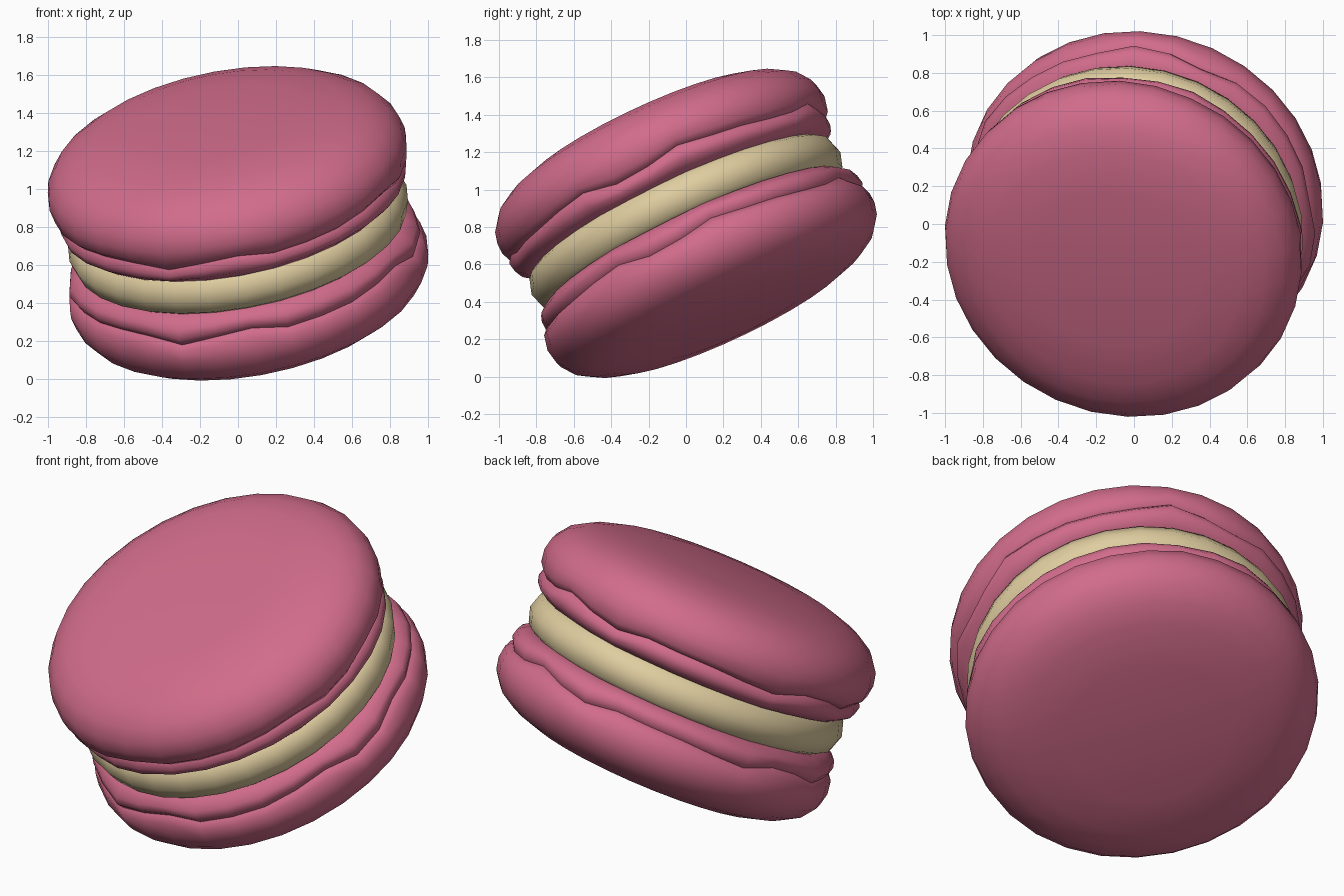
import bpy, bmesh
from math import sin, cos, tau, pi
from mathutils import Matrix, Vector

if "Cube" in bpy.data.objects:
    bpy.data.objects.remove(bpy.data.objects["Cube"])

SIDES = 30
# Whole biscuit leans toward the front and a little to its right
lean = Vector((0, 0, 1)).rotation_difference(Vector((-0.2, -0.47, 1)))
POSE = Matrix.Translation((0, 0, 0.82)) @ lean.to_matrix().to_4x4()


def material(name, color):
    m = bpy.data.materials.new(name)
    m.use_nodes = True
    m.diffuse_color = color
    m.node_tree.nodes["Principled BSDF"].inputs["Base Color"].default_value = color
    return m


def wave(a):
    return 0.6 * sin(7 * a) + 0.4 * sin(11 * a + 1)


def lathe(name, profile, mat, flip=False):
    """Revolve (radius, height, height wobble, radius wobble) points."""
    bm = bmesh.new()
    turn = pi if flip else 0
    side = -1 if flip else 1
    rings = []
    for r, z, wz, wr in profile:
        if r == 0:
            rings.append([bm.verts.new((0, 0, z * side))] * SIDES)
            continue
        ring = []
        for i in range(SIDES):
            a = tau * i / SIDES + tau / 4
            w = wave(a + turn)
            rr = r + wr * w
            ring.append(bm.verts.new((rr * cos(a), rr * sin(a), side * (z + wz * w))))
        rings.append(ring)
    for low, high in zip(rings, rings[1:]):
        for i in range(SIDES):
            j = (i + 1) % SIDES
            corners = dict.fromkeys((low[i], low[j], high[j], high[i]))
            bm.faces.new(list(corners))
    bmesh.ops.recalc_face_normals(bm, faces=bm.faces)
    for f in bm.faces:
        f.smooth = True
    bm.transform(POSE)
    mesh = bpy.data.meshes.new(name)
    bm.to_mesh(mesh)
    bm.free()
    mesh.materials.append(mat)
    obj = bpy.data.objects.new(name, mesh)
    bpy.context.collection.objects.link(obj)


pink = material("raspberry pink", (0.64, 0.15, 0.26, 1))
cream = material("vanilla cream", (0.74, 0.61, 0.35, 1))

# Domed cap, with a wavy lower lip
dome = [(0, 0.21, 0, 0), (0.8, 0.21, 0, 0), (0.91, 0.21, 0.03, 0.01),
        (0.95, 0.25, 0.025, 0.01), (0.96, 0.32, 0.01, 0), (0.945, 0.39, 0, 0),
        (0.89, 0.465, 0, 0), (0.8, 0.52, 0, 0), (0.68, 0.56, 0, 0),
        (0.45, 0.59, 0, 0), (0, 0.6, 0, 0)]
# Ruffled foot under the cap
foot = [(0, 0.09, 0, 0), (0.75, 0.09, 0, 0), (0.87, 0.1, 0.005, 0.01),
        (0.925, 0.14, 0.015, 0.015), (0.935, 0.18, 0.025, 0.015),
        (0.91, 0.23, 0.03, 0.01), (0.8, 0.26, 0, 0)]
# Bulging filling
filling = [(0, -0.12, 0, 0), (0.82, -0.12, 0, 0), (0.885, -0.08, 0, 0),
           (0.91, 0, 0, 0), (0.885, 0.08, 0, 0), (0.82, 0.12, 0, 0), (0, 0.12, 0, 0)]

lathe("filling", filling, cream)
for level, flip in (("upper", False), ("lower", True)):
    lathe(level + "_shell", dome, pink, flip)
    lathe(level + "_ruffle", foot, pink, flip)
